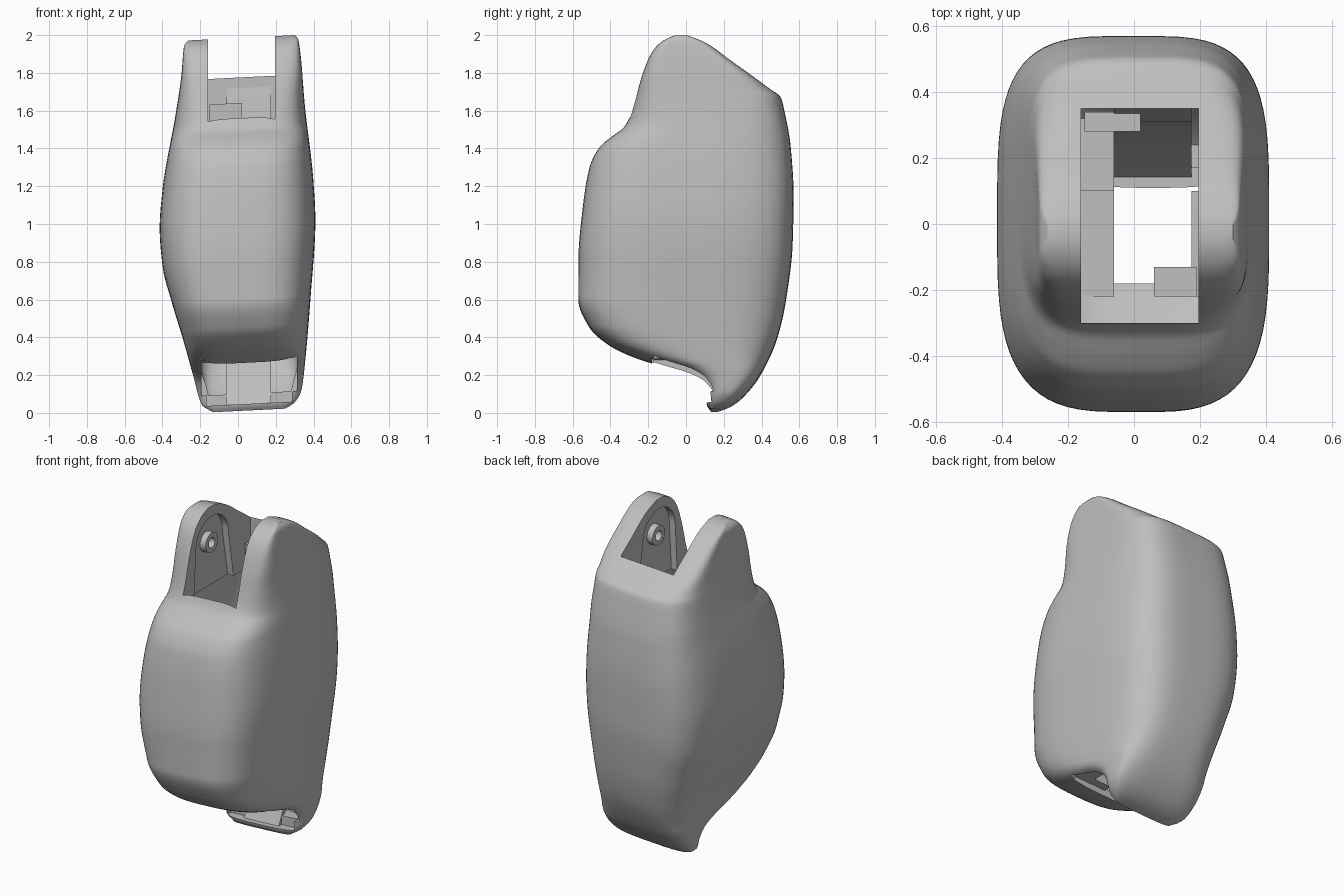
import bpy, bmesh, math
from mathutils import Vector

cube = bpy.data.objects.get("Cube")
if cube:
    bpy.data.objects.remove(cube, do_unlink=True)

grey = bpy.data.materials.new("light_grey")
grey.use_nodes = True
grey.diffuse_color = (0.52, 0.52, 0.52, 1)
grey.node_tree.nodes["Principled BSDF"].inputs["Base Color"].default_value = (0.52, 0.52, 0.52, 1)


def curve(points):
    """Smooth monotone interpolation through (height, value) points."""
    count = len(points)
    slope = [(points[i + 1][1] - points[i][1]) / (points[i + 1][0] - points[i][0]) for i in range(count - 1)]
    tangent = [slope[0]]
    for a, b in zip(slope, slope[1:]):
        tangent.append(2 * a * b / (a + b) if a * b > 0 else 0)
    tangent.append(slope[-1])

    def value(z):
        z = min(max(z, points[0][0]), points[-1][0])
        i = 0
        while i < count - 2 and z > points[i + 1][0]:
            i += 1
        (z0, a), (z1, b) = points[i], points[i + 1]
        h = z1 - z0
        t = (z - z0) / h
        u = 1 - t
        return (a * u * u * (1 + 2 * t) + b * t * t * (3 - 2 * t)
                + h * t * u * (u * tangent[i] - t * tangent[i + 1]))
    return value


# Silhouettes of the shell, as value against height
front = curve([(0.01, .13), (.04, .11), (.1, .105), (.17, .06), (.22, -.03), (.26, -.17), (.3, -.29),
               (.36, -.41), (.45, -.51), (.6, -.57), (.8, -.57), (1.1, -.545), (1.3, -.51), (1.4, -.46),
               (1.46, -.39), (1.5, -.335), (1.56, -.3), (1.8, -.225), (1.9, -.18), (1.96, -.12), (1.985, -.06)])
back = curve([(0.01, .17), (.03, .23), (.08, .3), (.2, .395), (.4, .485), (.6, .53), (.9, .565), (1.15, .57),
              (1.4, .555), (1.6, .52), (1.67, .5), (1.7, .457), (1.85, .244), (1.95, .1), (1.985, .01)])
right = curve([(0.01, -.13), (.05, -.19), (.2, -.235), (.4, -.29), (.6, -.35), (.8, -.4), (1, -.415),
               (1.2, -.4), (1.6, -.33), (1.8, -.3), (1.96, -.285), (1.985, -.262)])
left = curve([(0.01, .25), (.04, .3), (.1, .335), (.2, .35), (.6, .385), (1, .41),
              (1.2, .4), (1.6, .355), (1.96, .32), (1.985, .3)])
# How square the plan corners are at the front and the back
front_square = curve([(0, 3), (.6, 3.5), (1.3, 3.5), (1.5, 4), (1.8, 7), (2, 9)])
back_square = curve([(0, 3.2), (.3, 3.6), (1.2, 3.8), (1.67, 4), (1.8, 7), (2, 9)])


def finish(name, bm):
    bmesh.ops.recalc_face_normals(bm, faces=bm.faces)
    mesh = bpy.data.meshes.new(name)
    bm.to_mesh(mesh)
    bm.free()
    obj = bpy.data.objects.new(name, mesh)
    bpy.context.collection.objects.link(obj)
    mesh.materials.append(grey)
    return obj


def loft(name, z0, z1, steps, bounds, sides=72):
    bm = bmesh.new()
    rings = []
    for i in range(steps + 1):
        z = z0 + (z1 - z0) * i / steps
        x0, x1, y0, y1 = bounds(z)
        ring = []
        for k in range(sides):
            a = math.tau * (k + .5) / sides
            c, s = math.cos(a), math.sin(a)
            power = 2 / (back_square(z) if s > 0 else front_square(z))
            ring.append(bm.verts.new((
                (x0 + x1) / 2 + (x1 - x0) / 2 * math.copysign(abs(c) ** power, c),
                (y0 + y1) / 2 + (y1 - y0) / 2 * math.copysign(abs(s) ** power, s), z)))
        rings.append(ring)
    for a, b in zip(rings, rings[1:]):
        for k in range(sides):
            j = (k + 1) % sides
            bm.faces.new((a[k], a[j], b[j], b[k]))
    bm.faces.new(rings[0])
    bm.faces.new(rings[-1])
    return finish(name, bm)


def box(name, x, y, z):
    bm = bmesh.new()
    bmesh.ops.create_cube(bm, size=1)
    for v in bm.verts:
        v.co = Vector([sum(r) / 2 + c * (r[1] - r[0]) for r, c in zip((x, y, z), v.co)])
    return finish(name, bm)


def prism(name, x, outline):
    """Extrude a side outline of (y, z) points across x."""
    bm = bmesh.new()
    ends = [[bm.verts.new((e, y, z)) for y, z in outline] for e in x]
    for ring in ends:
        bm.faces.new(ring)
    for k in range(len(outline)):
        j = (k + 1) % len(outline)
        bm.faces.new((ends[0][k], ends[0][j], ends[1][j], ends[1][k]))
    return finish(name, bm)


def circle(y, z, r, start=0, end=math.tau, n=32):
    return [(y + r * math.cos(start + (end - start) * k / n),
             z + r * math.sin(start + (end - start) * k / n)) for k in range(n)]


def cut(obj, cutter):
    mod = obj.modifiers.new("cut", "BOOLEAN")
    mod.operation = "DIFFERENCE"
    mod.solver = "EXACT"
    mod.object = cutter
    bpy.context.view_layer.objects.active = obj
    bpy.ops.object.modifier_apply(modifier=mod.name)
    bpy.data.objects.remove(cutter, do_unlink=True)


def inner_bounds(z):
    near = [z - .04, z, z + .04]
    wall = .035
    return (max(map(right, near)) + wall, min(map(left, near)) - wall,
            max(map(front, near)) + wall, min(map(back, near)) - wall)


# Outer shell, hollowed and opened at the top and bottom
shell = loft("shell", .01, 1.985, 150, lambda z: (right(z), left(z), front(z), back(z)))
cut(shell, loft("cavity", .1, 1.48, 60, inner_bounds))
cut(shell, box("top_slot", (-.16, .195), (-.3, .35), (1.3, 2.2)))
cut(shell, box("bottom_opening", (-.165, .285), (-.18, .17), (.045, .32)))
cut(shell, box("wide_opening", (-.193, .312), (-.17, .175), (.1, .31)))

# Arched recess in the inner face of each arm
arch = circle(-.02, 1.77, .155, 0, math.pi) + [(-.175, 1.77), (-.2, 1.4), (.2, 1.4)]
cut(shell, prism("arch_recess", (-.2, .235), arch))

# Hollow pivot boss on each arm
parts = [shell]
for name, x in (("right_pivot_boss", (-.22, -.162)), ("left_pivot_boss", (.197, .25))):
    boss = prism(name, x, circle(-.02, 1.76, .06))
    cut(boss, prism("bore", (x[0] - .1, x[1] + .1), circle(-.02, 1.76, .03)))
    parts.append(boss)

# Fittings inside the shell
panel = [(.35, 1.72), (.31, 1.5), (.3, .6), (.24, .25), (.14, .04),
         (.17, .04), (.27, .25), (.33, .6), (.36, 1.72)]
parts += [
    prism("rear_inner_panel", (-.06, .175), panel),
    box("rear_step", (-.15, .02), (.28, .34), (1.4, 1.64)),
    box("right_floor_ledge", (-.2, -.06), (-.22, .1), (.29, .34)),
    box("right_inner_rib", (-.2, -.06), (.1, .32), (.34, .48)),
    box("left_floor_ledge", (.175, .3), (-.22, .1), (.3, .34)),
    box("front_catch", (.06, .19), (-.22, -.13), (.3, .4)),
]

# Lean every part slightly sideways and set the shading
for obj in parts:
    for v in obj.data.vertices:
        v.co.z += .05 * v.co.x
    bpy.ops.object.select_all(action="DESELECT")
    obj.select_set(True)
    bpy.context.view_layer.objects.active = obj
    bpy.ops.object.shade_smooth_by_angle(angle=math.radians(35))
